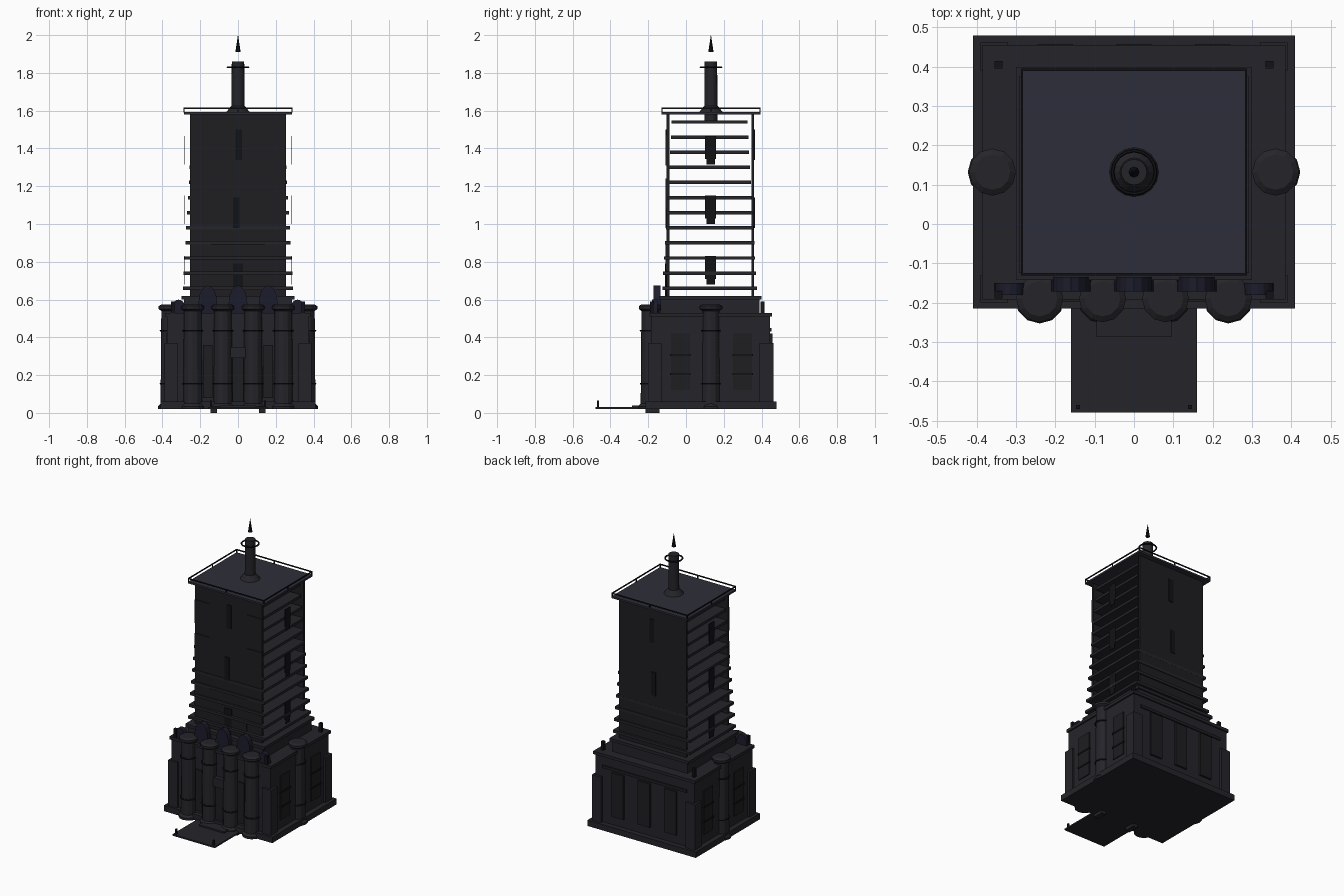
import bpy, math

CY = 0.132  # y centre of the building


def material(name, r, g, b):
    m = bpy.data.materials.new(name)
    m.diffuse_color = (r, g, b, 1)
    return m


STONE = material("dark_stone", 0.018, 0.018, 0.023)
WALL = material("dark_wall", 0.013, 0.013, 0.015)
ROOF = material("roof_slate", 0.027, 0.027, 0.042)
NAVY = material("navy_arch", 0.012, 0.012, 0.025)
METAL = material("black_metal", 0.006, 0.006, 0.008)


def mesh(name, verts, faces, mat):
    me = bpy.data.meshes.new(name)
    me.from_pydata(verts, [], faces)
    me.materials.append(mat)
    o = bpy.data.objects.new(name, me)
    bpy.context.collection.objects.link(o)
    return o


def box(name, x0, x1, y0, y1, z0, z1, mat=STONE):
    v = [(x, y, z) for z in (z0, z1) for x, y in ((x0, y0), (x1, y0), (x1, y1), (x0, y1))]
    f = [(3, 2, 1, 0), (4, 5, 6, 7), (0, 1, 5, 4), (1, 2, 6, 5), (2, 3, 7, 6), (3, 0, 4, 7)]
    return mesh(name, v, f, mat)


def lathe(name, x, y, profile, n, mat=STONE):
    v, f = [], []
    for r, z in profile:
        v += [(x + r * math.cos(2 * math.pi * i / n), y + r * math.sin(2 * math.pi * i / n), z) for i in range(n)]
    for k in range(len(profile) - 1):
        for i in range(n):
            j = (i + 1) % n
            f.append((k * n + i, k * n + j, (k + 1) * n + j, (k + 1) * n + i))
    f.append(tuple(range(n - 1, -1, -1)))
    f.append(tuple(range(len(v) - n, len(v))))
    return mesh(name, v, f, mat)


def ring(name, x, y, z, r, t):
    bpy.ops.mesh.primitive_torus_add(location=(x, y, z), major_radius=r, minor_radius=t,
                                     major_segments=16, minor_segments=6)
    o = bpy.context.object
    o.name = name
    o.data.materials.append(METAL)


def arch(name, x, y0, y1, half, z0, z1):
    # pointed arch panel extruded along y
    p = [(-half, z0)]
    for i in range(9):
        a = math.pi * (1 - i / 8)
        p.append((half * math.cos(a) * 0.95, z0 + (z1 - z0) * (0.35 + 0.65 * math.sin(a))))
    p.append((half, z0))
    n = len(p)
    v = [(x + a, y, b) for y in (y0, y1) for a, b in p]
    f = [tuple(range(n)), tuple(range(2 * n - 1, n - 1, -1))]
    f += [(i, i + n, (i + 1) % n + n, (i + 1) % n) for i in range(n)]
    mesh(name, v, f, NAVY)


# Podium
box("plinth", -0.41, 0.41, -0.215, 0.48, 0.02, 0.06)
box("podium_body", -0.375, 0.375, -0.185, 0.445, 0.06, 0.515)
box("podium_cornice", -0.385, 0.385, -0.192, 0.455, 0.51, 0.53)
for s in (-1, 1):
    for y0, y1 in ((-0.2, -0.13), (0.39, 0.462)):
        xs = sorted((s * 0.32, s * 0.39))
        box("corner_pilaster", *xs, y0, y1, 0.06, 0.37)
    for y in (-0.18, 0.405):
        xs = sorted((s * 0.335, s * 0.355))
        box("parapet_post", *xs, y - 0.01, y + 0.01, 0.53, 0.59, METAL)
    xs = sorted((s * 0.11, s * 0.145))
    box("front_foot", *xs, -0.215, -0.14, 0, 0.02)
    # side wall panels with ribs
    for y in (-0.03, 0.3):
        xs = sorted((s * 0.37, s * 0.381))
        box("side_panel", *xs, y - 0.05, y + 0.05, 0.12, 0.42, WALL)
        for z in (0.2, 0.3):
            xs = sorted((s * 0.37, s * 0.385))
            box("side_rib", *xs, y - 0.055, y + 0.055, z, z + 0.012, METAL)

# Back of the podium
for x in (-0.2, 0, 0.2):
    box("back_panel", x - 0.045, x + 0.045, 0.44, 0.458, 0.12, 0.42, WALL)
box("back_band", -0.32, 0.32, 0.44, 0.452, 0.43, 0.45, WALL)

# Round columns with caps and bands
for x, y in [(-0.24, -0.19), (-0.08, -0.19), (0.08, -0.19), (0.24, -0.19), (-0.36, CY), (0.36, CY)]:
    lathe("column", x, y, [(0.063, 0.02), (0.063, 0.035), (0.05, 0.05), (0.046, 0.54),
                           (0.06, 0.55), (0.06, 0.565), (0.045, 0.575)], 12)
    for z in (0.155, 0.435):
        ring("column_band", x, y, z, 0.05, 0.005)

# Front entrance, bays and arches
box("entrance_door", -0.03, 0.03, -0.2, -0.18, 0.06, 0.29, WALL)
box("door_lintel", -0.04, 0.04, -0.215, -0.18, 0.29, 0.35)
for x in (-0.16, 0.16):
    box("front_bay", x - 0.025, x + 0.025, -0.197, -0.18, 0.08, 0.36, WALL)
for x in (-0.16, 0, 0.16):
    arch("front_arch", x, -0.172, -0.135, 0.052, 0.53, 0.675)
for x in (-0.315, 0.315):
    arch("small_arch", x, -0.18, -0.15, 0.04, 0.52, 0.6)
box("entrance_platform", -0.16, 0.16, -0.48, -0.2, 0.02, 0.03)
box("entrance_step", -0.095, 0.095, -0.287, -0.2, 0.03, 0.04)
for x in (-0.142, 0.142):
    box("platform_post", x - 0.005, x + 0.005, -0.47, -0.46, 0.03, 0.066, METAL)

# Tower base
box("tower_base", -0.285, 0.285, -0.135, 0.39, 0.53, 0.6)
box("tower_base_cap", -0.3, 0.3, -0.142, 0.4, 0.6, 0.62)

# Tower front and back walls, with open sides showing the floors
box("front_wall", -0.255, 0.255, -0.103, -0.088, 0.62, 1.58, WALL)
box("back_wall", -0.255, 0.255, 0.346, 0.361, 0.62, 1.58, WALL)
for i in range(12):
    z = 0.66 + 0.08 * i
    h = 0.25 - 0.0045 * i
    box("floor_slab", -h - 0.042, h + 0.042, CY - 0.007 - h, CY - 0.007 + h, z - 0.009, z + 0.009)

# Wall panels on all four faces of the tower
for z in (0.75, 1.08, 1.31):
    for x in (-0.197, 0.197):
        box("front_wall_panel", x - 0.055, x + 0.055, -0.108, -0.1, z, z + 0.16, WALL)
for x, z in ((0.005, 1.34), (-0.01, 0.98)):
    box("front_slot", x - 0.017, x + 0.017, -0.108, -0.1, z, z + 0.16, METAL)
    box("back_slot", x - 0.017, x + 0.017, 0.358, 0.366, z, z + 0.16, METAL)
box("tower_door", -0.027, 0.027, -0.11, -0.1, 0.62, 0.79, METAL)
box("tower_door_surround", -0.14, 0.14, -0.107, -0.1, 0.62, 0.73, WALL)
for s in (-1, 1):
    for z in (0.68, 1.0, 1.315):
        xs = sorted((s * 0.283, s * 0.286))
        box("side_fin", *xs, 0.1, 0.16, z + 0.03, z + 0.15, METAL)
        box("side_fin_lower", *xs, 0.108, 0.153, z, z + 0.03, METAL)

# Roof and railing
box("roof", -0.287, 0.287, -0.13, 0.395, 1.58, 1.592, ROOF)
for x in (-0.285, 0.285):
    box("side_rail", x - 0.003, x + 0.003, -0.13, 0.395, 1.609, 1.616, METAL)
    for y in (-0.128, CY, 0.392):
        box("rail_post", x - 0.003, x + 0.003, y - 0.003, y + 0.003, 1.59, 1.612, METAL)
for y in (-0.128, 0.392):
    box("end_rail", -0.285, 0.285, y - 0.003, y + 0.003, 1.609, 1.616, METAL)
    box("rail_post", -0.003, 0.003, y - 0.003, y + 0.003, 1.59, 1.612, METAL)

# Mast with flared foot, ring and floating tip
lathe("mast_foot", 0, CY, [(0.064, 1.59), (0.036, 1.625)], 16)
lathe("mast", 0, CY, [(0.035, 1.54), (0.033, 1.86)], 16)
ring("mast_ring", 0, CY, 1.83, 0.055, 0.005)
lathe("mast_tip", 0, CY, [(0.014, 1.91), (0.0005, 2.0)], 8, METAL)
